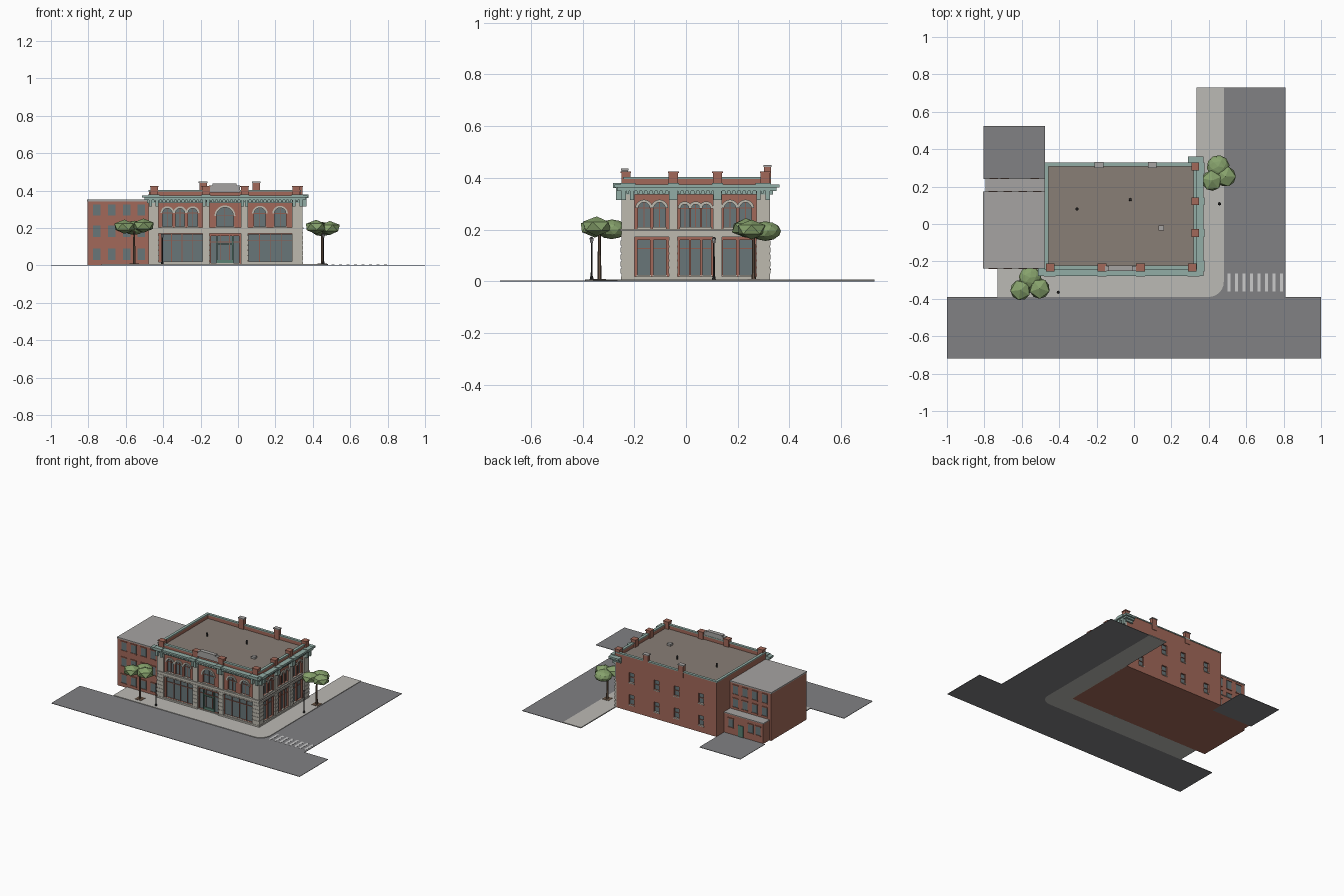
import bpy, bmesh, math, random
from mathutils import Matrix, Vector

if "Cube" in bpy.data.objects:
    bpy.data.objects.remove(bpy.data.objects["Cube"])

random.seed(3)
MATS = {}
COL = dict(brick=(.36, .14, .10), stone=(.51, .49, .43), teal=(.29, .42, .38), glass=(.14, .18, .19),
           asphalt=(.22, .22, .23), walk=(.50, .49, .46), roof=(.25, .21, .18), grey=(.38, .37, .36),
           leaf=(.24, .36, .15), bark=(.14, .09, .06), dark=(.03, .03, .03), green=(.10, .22, .17),
           frame=(.28, .11, .08), white=(.7, .7, .68))


def finish(name, bm, mat):
    bmesh.ops.recalc_face_normals(bm, faces=bm.faces)
    me = bpy.data.meshes.new(name)
    bm.to_mesh(me)
    bm.free()
    if mat not in MATS:
        MATS[mat] = bpy.data.materials.new(mat)
        MATS[mat].diffuse_color = (*COL[mat], 1)
    me.materials.append(MATS[mat])
    ob = bpy.data.objects.new(name, me)
    bpy.context.collection.objects.link(ob)
    return ob


def add_box(bm, x0, x1, y0, y1, z0, z1):
    m = Matrix.Translation(((x0+x1)/2, (y0+y1)/2, (z0+z1)/2)) @ Matrix.Diagonal((x1-x0, y1-y0, z1-z0, 1))
    bmesh.ops.create_cube(bm, size=1, matrix=m)


def boxes(name, mat, *dims):
    bm = bmesh.new()
    for d in dims:
        add_box(bm, *d)
    return finish(name, bm, mat)


# Wall frames: u runs along the wall, v is height, d points outward
def wall(origin, u, d):
    m = Matrix.Identity(4)
    m.col[0], m.col[1], m.col[2] = (*u, 0), (0, 0, 1, 0), (*d, 0)
    m.translation = origin
    return m


FRONT = wall((0, -.24, 0), (1, 0, 0), (0, -1, 0))
RIGHT = wall((.335, 0, 0), (0, 1, 0), (1, 0, 0))
BACK = wall((0, .325, 0), (1, 0, 0), (0, 1, 0))
N_FRONT = wall((0, -.235, 0), (1, 0, 0), (0, -1, 0))
N_BACK = wall((0, .17, 0), (1, 0, 0), (0, 1, 0))
A_BACK = wall((0, .24, 0), (1, 0, 0), (0, 1, 0))
FLAT = Matrix.Identity(4)


def prism(bm, pts, d0, d1, m):
    a = [bm.verts.new(m @ Vector((u, v, d0))) for u, v in pts]
    b = [bm.verts.new(m @ Vector((u, v, d1))) for u, v in pts]
    bm.faces.new(a)
    bm.faces.new(b[::-1])
    for i in range(len(a)):
        j = (i + 1) % len(a)
        bm.faces.new((a[i], a[j], b[j], b[i]))


def rect(u0, u1, v0, v1):
    return [(u0, v0), (u1, v0), (u1, v1), (u0, v1)]


def arc(c, v, r, a0=0, a1=180, n=10):
    return [(c + r*math.cos(math.radians(a0+(a1-a0)*i/n)), v + r*math.sin(math.radians(a0+(a1-a0)*i/n)))
            for i in range(n+1)]


def shapes(name, mat, items):
    bm = bmesh.new()
    for pts, d0, d1, m in items:
        prism(bm, pts, d0, d1, m)
    return finish(name, bm, mat)


# Ground: road with rounded kerb, pavement, rear yard, crossing
curve = arc(.40, -.31, .08, -90, 0, 6)
shapes('road', 'asphalt', [([(-1, -.72), (1, -.72), (1, -.39), (.81, -.39), (.81, .73), (.48, .73)]
                            + curve[::-1] + [(-1, -.39)], 0, .003, FLAT)])
shapes('pavement', 'walk', [([(-.73, -.39)] + curve + [(.48, .73), (.335, .73), (.335, -.235), (-.73, -.235)],
                             0, .007, FLAT)])
boxes('rear_yard', 'asphalt', (-.805, -.475, .24, .525, 0, .003))
boxes('crossing', 'white', *[(.5+.04*i, .517+.04*i, -.36, -.265, .002, .004) for i in range(8)])

# Openings as (centre, width, base, top) for each wall
arched = {'F': [(-.378, .05, .207, .305), (-.31, .05, .207, .305), (-.242, .05, .207, .305), (-.07, .09, .207, .31),
                (.117, .062, .207, .308), (.225, .062, .207, .308)],
          'R': [(c+s*.03, .045, .21, .305) for c in (-.1325, .2) for s in (-1, 1)]
          + [(c, .034, .21, .298) for c in (-.004, .037, .078)]}
square = {'F': [(-.3, .22, .02, .165), (.173, .232, .02, .165), (-.07, .15, .012, .158)],
          'R': [(c+s*.031, .05, .025, .16) for c in (-.1325, .2) for s in (-1, 1)]
          + [(c, .034, .025, .16) for c in (-.006, .037, .08)],
          'B': [(x, .04, z-.035, z+.035) for x in (.21, .01, -.15, -.35) for z in (.085, .245)]}
W = {'F': FRONT, 'R': RIGHT, 'B': BACK}
cuts, panes, hoods, sills, bars = [], [], [], [], []
for k, lst in arched.items():
    for c, w, b, t in lst:
        r = w/2
        pts = [(c-r, b), (c+r, b)] + arc(c, t-r, r)
        cuts.append((pts, -.012, .03, W[k]))
        panes.append((pts, -.016, -.011, W[k]))
        hoods.append((arc(c, t-r, r+.011) + arc(c, t-r, r)[::-1], -.004, .006, W[k]))
        sills.append((rect(c-r-.005, c+r+.005, b-.008, b), -.01, .006, W[k]))
        bars += [(rect(c-.0015, c+.0015, b, t), -.012, -.007, W[k]),
                 (rect(c-r, c+r, t-r-.002, t-r+.002), -.012, -.007, W[k])]
for k, lst in square.items():
    for c, w, b, t in lst:
        pts = rect(c-w/2, c+w/2, b, t)
        cuts.append((pts, -.012, .03, W[k]))
        panes.append((pts, -.016, -.011, W[k]))
        sills.append((rect(c-w/2-.003, c+w/2+.003, b-.006, b), -.01, .004, W[k]))
        n = max(1, round(w/.055))
        bars += [(rect(c-w/2+w*i/n-.002, c-w/2+w*i/n+.002, b, t), -.012, -.006, W[k]) for i in range(1, n)]
        bars.append((rect(c-w/2, c+w/2, t-.035, t-.031), -.012, -.006, W[k]))

# Main block with window recesses and a sunken roof
body = boxes('main_block', 'brick', (-.475, .335, -.24, .325, 0, .4))
cuts.append((rect(-.46, .32, -.225, .31), .368, .45, FLAT))
cutter = shapes('opening_cutter', 'brick', cuts)
mod = body.modifiers.new('openings', 'BOOLEAN')
mod.object, mod.solver = cutter, 'EXACT'
bpy.context.view_layer.objects.active = body
bpy.ops.object.modifier_apply(modifier='openings')
bpy.data.objects.remove(cutter)
shapes('window_panes', 'glass', panes)
shapes('arch_hoods', 'stone', hoods)
shapes('window_sills', 'stone', sills)
shapes('window_bars', 'frame', bars)

# Entrance: double door with frame
boxes('entrance_frame', 'green', (-.115, -.109, -.24, -.226, 0, .158), (-.031, -.025, -.24, -.226, 0, .158),
      (-.115, -.025, -.24, -.226, .112, .118), (-.109, -.031, -.236, -.226, .005, .03))

# Stone piers, belt course and base
fp = [(-.478, -.424), (-.19, -.152), (.016, .054), (.29, .345)]
rp = [(-.25, -.2), (-.066, -.032), (.105, .139), (.272, .325)]
piers = [(rect(a, b, 0, .34), -.004, .01, FRONT) for a, b in fp] + [(rect(a, b, 0, .34), -.004, .01, RIGHT) for a, b in rp]
shapes('stone_piers', 'stone', piers)
ring = []
for v0, v1, d in ((0, .018, .012), (.172, .18, .012), (.18, .195, .009), (.195, .202, .016)):
    ring += [(rect(-.478, .335+d, v0, v1), -.003, d, FRONT), (rect(-.24-d, .325, v0, v1), -.003, d, RIGHT)]
ring = [r for r in ring if r[0][0][1] > 0] + [(rect(a, b, 0, .018), 0, .012, FRONT) for a, b in
                                             ((-.478, -.15), (.016, .347))] + [ring[1]]
shapes('belt_courses', 'stone', ring)
shapes('pier_blocks', 'stone', [(rect(a-.001, b+.001, z, z+.02), 0, .0125, m) for m, ps in ((FRONT, fp), (RIGHT, rp))
                                for a, b in ps for z in [.03+.027*i for i in range(5)]])

# Cornice wrapping the two street fronts, with brackets and dentils
cor = []
for z0, z1, o in ((.335, .35, .012), (.35, .362, .026), (.362, .375, .037)):
    cor += [(-.475-o, .335+o, -.24-o, -.235, z0, z1), (.33, .335+o, -.24, .325+o, z0, z1),
            (.29, .335, .32, .325+o, z0, z1), (-.475-o, -.47, -.24, -.235, z0, z1)]
boxes('cornice', 'teal', *cor)
shapes('dentils', 'teal', [(rect(-.47+.02*i, -.46+.02*i, .34, .35), 0, .021, FRONT) for i in range(40)]
       + [(rect(-.23+.02*i, -.22+.02*i, .34, .35), 0, .021, RIGHT) for i in range(28)])
shapes('brackets', 'teal', [(rect(u-.008, u+.008, .315, .365), 0, d, m) for d in (.03,)
                            for m, ps in ((FRONT, fp), (RIGHT, rp)) for a, b in ps for u in (a+.009, b-.009)]
       + [(rect(a-.004, b+.004, .36, .38), 0, .042, m) for m, ps in ((FRONT, fp), (RIGHT, rp)) for a, b in ps])

# Parapet coping, posts, nameless front panel and rear chimneys
boxes('parapet_coping', 'teal', (-.478, .338, -.243, -.223, .395, .403), (-.478, .338, .308, .328, .395, .403),
      (-.478, -.458, -.223, .308, .395, .403), (.318, .338, -.223, .308, .395, .403))
posts = [(x-.02, x+.02, -.25, -.215) for x in (-.447, -.171, .035, .312)]
posts += [(.31, .345, y-.018, y+.018) for y in (-.049, .122, .307)]
boxes('parapet_posts', 'brick', *[(*p, .37, .418) for p in posts])
boxes('post_caps', 'brick', *[(p[0]-.003, p[1]+.003, p[2]-.003, p[3]+.003, .418, .425) for p in posts])
boxes('front_panel', 'grey', (-.155, .012, -.25, -.225, .39, .428), (-.135, -.008, -.252, -.223, .428, .437))
boxes('rear_chimneys', 'brick', *[(x-.02, x+.02, .302, .328, .36, .442) for x in (-.187, .097)])
boxes('chimney_caps', 'grey', *[(x-.023, x+.023, .299, .331, .442, .449) for x in (-.187, .097)])
boxes('roof_deck', 'roof', (-.462, .322, -.227, .312, .364, .37))
boxes('roof_hatch', 'grey', (.13, .16, -.035, -.008, .368, .385))


def cyl(name, mat, x, y, *rings, n=8):
    bm = bmesh.new()
    for z0, z1, r0, r1 in rings:
        bmesh.ops.create_cone(bm, cap_ends=True, segments=n, radius1=r0, radius2=r1, depth=z1-z0,
                              matrix=Matrix.Translation((x, y, (z0+z1)/2)))
    return finish(name, bm, mat)


for x, y in ((-.305, .08), (-.02, .13)):
    cyl('roof_vent', 'dark', x, y, (.368, .392, .005, .005), (.39, .396, .008, .006))

# Neighbour building and low rear annex
boxes('neighbour_block', 'brick', (-.805, -.475, -.235, .17, 0, .345))
boxes('neighbour_roof', 'grey', (-.808, -.475, -.239, .173, .343, .352))
boxes('annex_block', 'brick', (-.79, -.475, .17, .24, 0, .145))
boxes('annex_roof', 'grey', (-.793, -.475, .17, .243, .145, .151))
cols = (-.754, -.674, -.594, -.518)
wins = [(x, z, N_FRONT) for x in cols for z in (.06, .183, .297)] + [(x, z, N_BACK) for x in cols for z in (.2, .295)]
wins += [(x, .085, A_BACK) for x in (-.75, -.69, -.53)]
shapes('neighbour_windows', 'glass', [(rect(x-.02, x+.02, z-.03, z+.03), -.002, .002, m) for x, z, m in wins])
shapes('neighbour_sills', 'brick', [(rect(x-.023, x+.023, v, v+.006), -.002, .006, m) for x, z, m in wins
                                    for v in (z-.036, z+.03)])
shapes('annex_door', 'green', [(rect(-.63, -.59, 0, .085), -.002, .004, A_BACK)])

# Street trees: tapered trunk, pit and three faceted crowns
for x, y, z, offs in ((-.555, -.335, .207, ((0, .048), (-.052, -.018), (.05, -.01))),
                      (.45, .262, .2, ((0, .045), (.04, -.008), (-.033, -.03)))):
    cyl('tree_trunk', 'bark', x, y, (.005, z, .008, .005), n=6)
    boxes('tree_pit', 'bark', (x-.025, x+.025, y-.025, y+.025, .005, .009))
    bm = bmesh.new()
    for i, (dx, dy) in enumerate(offs):
        m = (Matrix.Translation((x+dx, y+dy, z+.006*(i-1))) @ Matrix.Rotation(random.random()*6, 4, 'Z')
             @ Matrix.Diagonal((.061, .061, .038, 1)))
        bmesh.ops.create_icosphere(bm, subdivisions=1 if i else 2, radius=1, matrix=m)
    finish('tree_crown', bm, 'leaf')

# Street lamps
for x, y in ((-.405, -.365), (.457, .108)):
    cyl('street_lamp', 'dark', x, y, (.005, .02, .008, .005), (.02, .15, .0035, .003), (.165, .171, .009, .003))
    cyl('lamp_globe', 'white', x, y, (.148, .165, .005, .008))

for m in bpy.data.materials:
    if m.users and not m.is_grease_pencil:
        m.use_nodes = True
        m.node_tree.nodes["Principled BSDF"].inputs["Base Color"].default_value = m.diffuse_color
